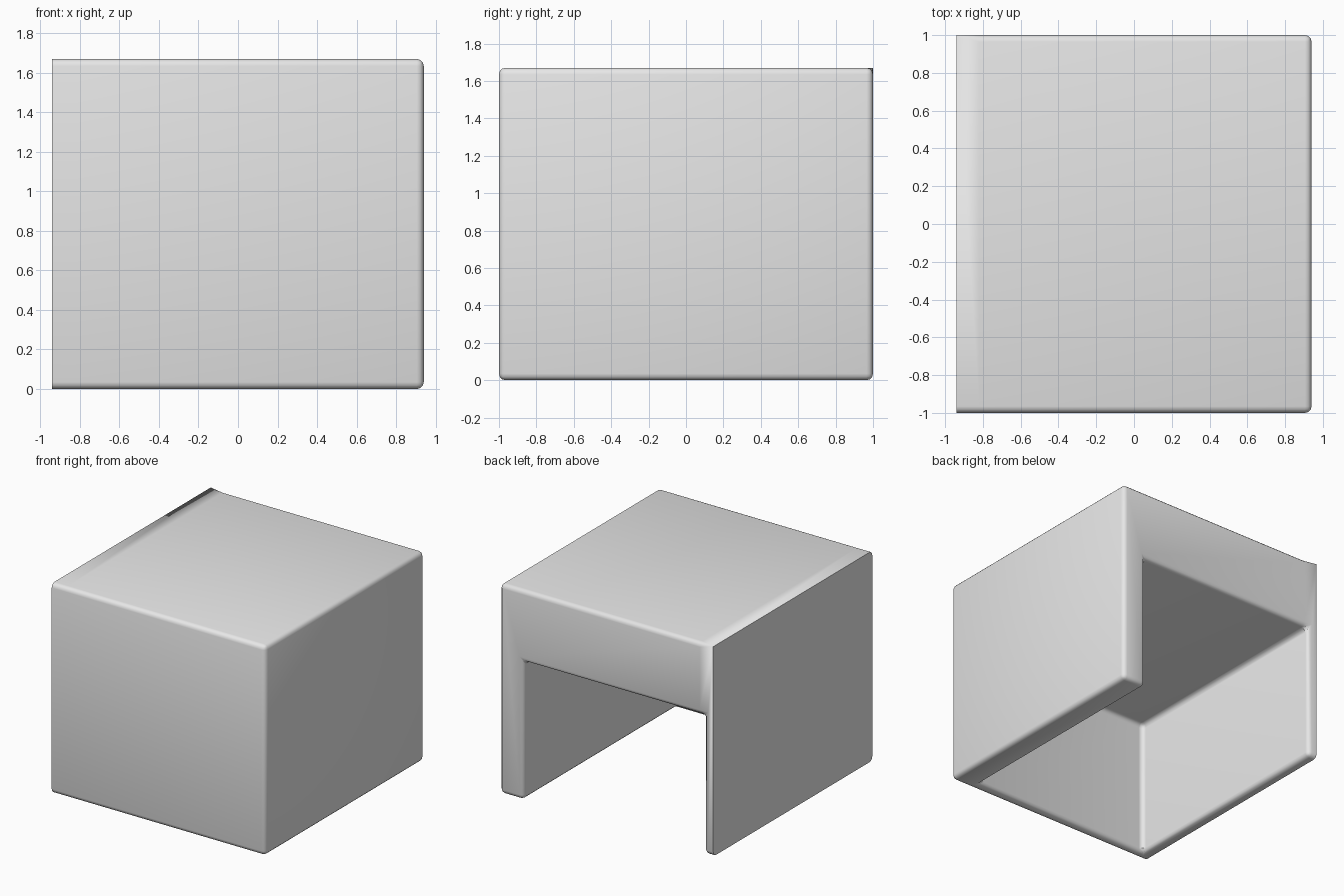
import bpy
import bmesh
from mathutils import Vector

cube = bpy.data.objects.get("Cube")
if cube:
    bpy.data.objects.remove(cube, do_unlink=True)

# Outer size, wall thicknesses and edge rounding
HALF_X, HALF_Y, HEIGHT = 0.94, 1.0, 1.67
THIN_WALL, THICK_WALL, FRONT_WALL, CEILING = 0.08, 0.21, 0.08, 1.1
ROUNDING = 0.035


def material(name, colour):
    mat = bpy.data.materials.new(name)
    mat.use_nodes = True
    mat.diffuse_color = colour
    mat.node_tree.nodes["Principled BSDF"].inputs["Base Color"].default_value = colour
    return mat


def on_flat_side(vert):
    return vert.co.x < -HALF_X + 0.001


bm = bmesh.new()

# Arch profile on the open back
x_in, x_out = -HALF_X + THIN_WALL, HALF_X - THICK_WALL
profile = [(-HALF_X, 0), (-HALF_X, HEIGHT), (HALF_X, HEIGHT), (HALF_X, 0),
           (x_out, 0), (x_out, CEILING), (x_in, CEILING), (x_in, 0)]
arch = bm.faces.new([bm.verts.new((x, HALF_Y, z)) for x, z in profile])

# Sweep it forward to the inner side of the front wall
inner_y = -HALF_Y + FRONT_WALL
swept = bmesh.ops.extrude_face_region(bm, geom=[arch], use_keep_orig=True)["geom"]
swept_verts = [g for g in swept if isinstance(g, bmesh.types.BMVert)]
bmesh.ops.translate(bm, verts=swept_verts, vec=(0, inner_y - HALF_Y, 0))
end = next(g for g in swept if isinstance(g, bmesh.types.BMFace))


def at(x, z):
    return min(swept_verts, key=lambda v: (v.co - Vector((x, inner_y, z))).length)


# Close the front: inner panel fills the arch, then both push out as one wall
panel = bm.faces.new([at(x, z) for x, z in profile[4:]])
bmesh.ops.recalc_face_normals(bm, faces=bm.faces[:])
wall = bmesh.ops.extrude_face_region(bm, geom=[end, panel], use_keep_orig=True)["geom"]
wall_verts = [g for g in wall if isinstance(g, bmesh.types.BMVert)]
bmesh.ops.translate(bm, verts=wall_verts, vec=(0, -FRONT_WALL, 0))
bmesh.ops.delete(bm, geom=[end], context="FACES")
bmesh.ops.recalc_face_normals(bm, faces=bm.faces[:])
bmesh.ops.dissolve_limit(bm, angle_limit=0.01, verts=bm.verts[:], edges=bm.edges[:])

# Round every edge except the rim of the flat side
edges = [e for e in bm.edges if not all(on_flat_side(v) for v in e.verts)
         and len(e.link_faces) == 2 and e.calc_face_angle() > 0.1]
bmesh.ops.bevel(bm, geom=edges, offset=ROUNDING, segments=3, profile=0.5,
                affect="EDGES", clamp_overlap=True)

# Run the rounding out to a sharp top corner where the flat side meets the back
bmesh.ops.bisect_plane(bm, geom=bm.verts[:] + bm.edges[:] + bm.faces[:],
                       plane_co=(x_in + 0.04, 0, 0), plane_no=(1, 0, 0))
for v in bm.verts:
    if on_flat_side(v) and v.co.y > HALF_Y - 0.05 and v.co.z > HEIGHT - 0.05:
        v.co.y, v.co.z = HALF_Y, HEIGHT
bmesh.ops.remove_doubles(bm, verts=bm.verts[:], dist=0.0005)
bmesh.ops.recalc_face_normals(bm, faces=bm.faces[:])

mesh = bpy.data.meshes.new("hollow_block")
bm.to_mesh(mesh)
bm.free()
mesh.materials.append(material("light_grey", (0.8, 0.8, 0.8, 1)))
block = bpy.data.objects.new("hollow_block", mesh)
bpy.context.collection.objects.link(block)

# Smooth the rounded edges, keep the rim of the flat side sharp
bpy.ops.object.select_all(action="DESELECT")
block.select_set(True)
bpy.context.view_layer.objects.active = block
bpy.ops.object.shade_smooth_by_angle(angle=0.6)
